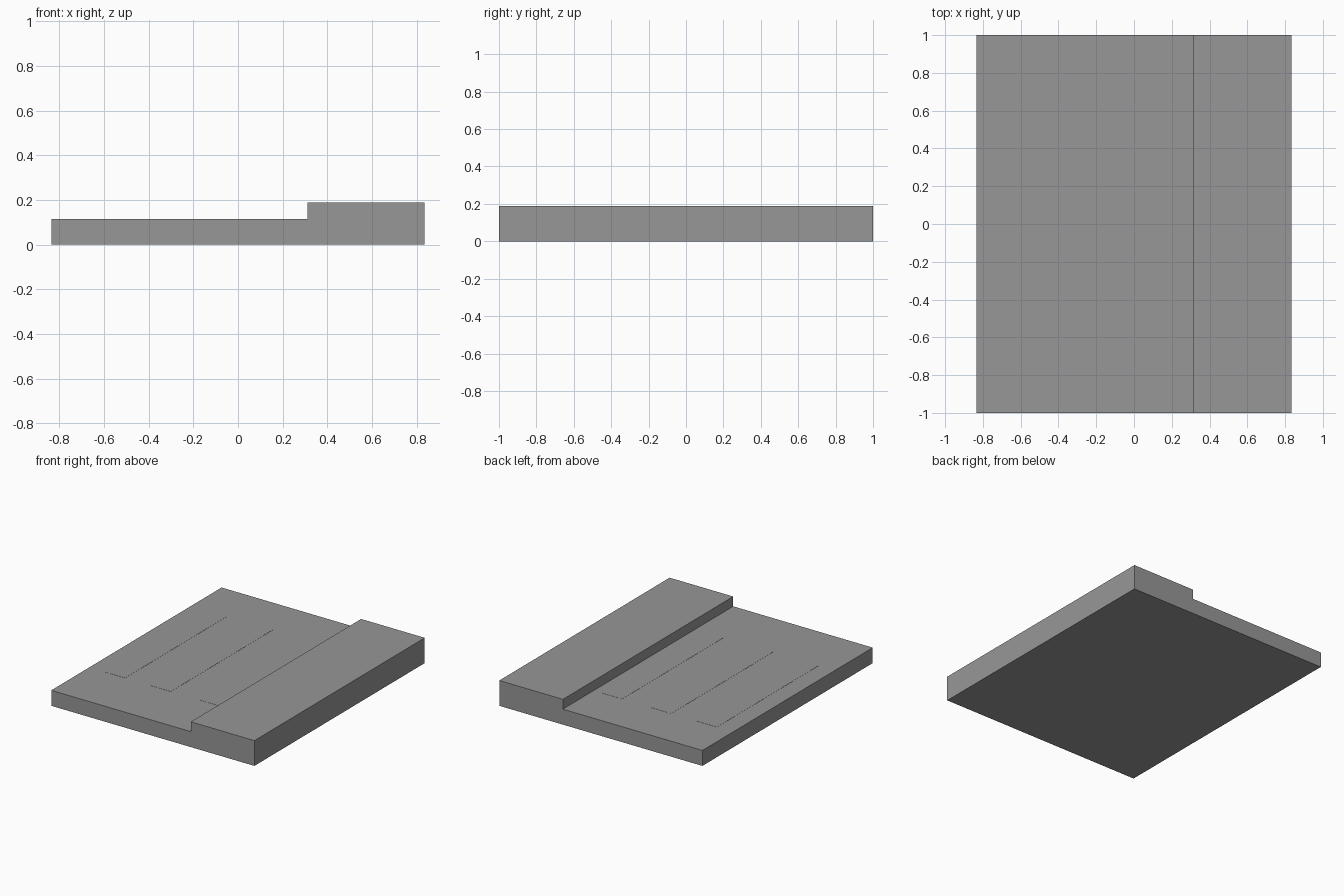
import bpy
import bmesh

cube = bpy.data.objects.get("Cube")
if cube:
    bpy.data.objects.remove(cube, do_unlink=True)

grey = bpy.data.materials.new("mid_grey")
grey.use_nodes = True
colour = (0.31, 0.31, 0.31, 1)
grey.diffuse_color = colour
grey.node_tree.nodes["Principled BSDF"].inputs["Base Color"].default_value = colour

HALF_X, HALF_Y = 0.835, 1.0
STEP_X, LOW, HIGH = 0.312, 0.115, 0.188


def extrude_outline(name, points, offset):
    """Make a flat-shaded solid by extruding a closed outline."""
    bm = bmesh.new()
    face = bm.faces.new([bm.verts.new(p) for p in points])
    moved = bmesh.ops.extrude_face_region(bm, geom=[face])["geom"]
    verts = [v for v in moved if isinstance(v, bmesh.types.BMVert)]
    bmesh.ops.translate(bm, verts=verts, vec=offset)
    bmesh.ops.recalc_face_normals(bm, faces=bm.faces)
    mesh = bpy.data.meshes.new(name)
    bm.to_mesh(mesh)
    bm.free()
    mesh.materials.append(grey)
    obj = bpy.data.objects.new(name, mesh)
    bpy.context.collection.objects.link(obj)
    return obj


# Slab with a raised band along its left side
profile = [(-HALF_X, 0), (HALF_X, 0), (HALF_X, HIGH),
           (STEP_X, HIGH), (STEP_X, LOW), (-HALF_X, LOW)]
extrude_outline("stepped_slab", [(x, -HALF_Y, z) for x, z in profile],
                (0, 2 * HALF_Y, 0))

# Three long strips lying almost flush with the lower surface
FRONT, BACK, WIDTH = -0.555, 0.64, 0.162
for side, x in (("right", -0.702), ("middle", -0.326), ("left", 0.078)):
    outline = [(x, FRONT, LOW), (x + WIDTH, FRONT, LOW),
               (x + WIDTH, BACK, LOW), (x, BACK, LOW)]
    extrude_outline(side + "_strip", outline, (0, 0, 0.001))
